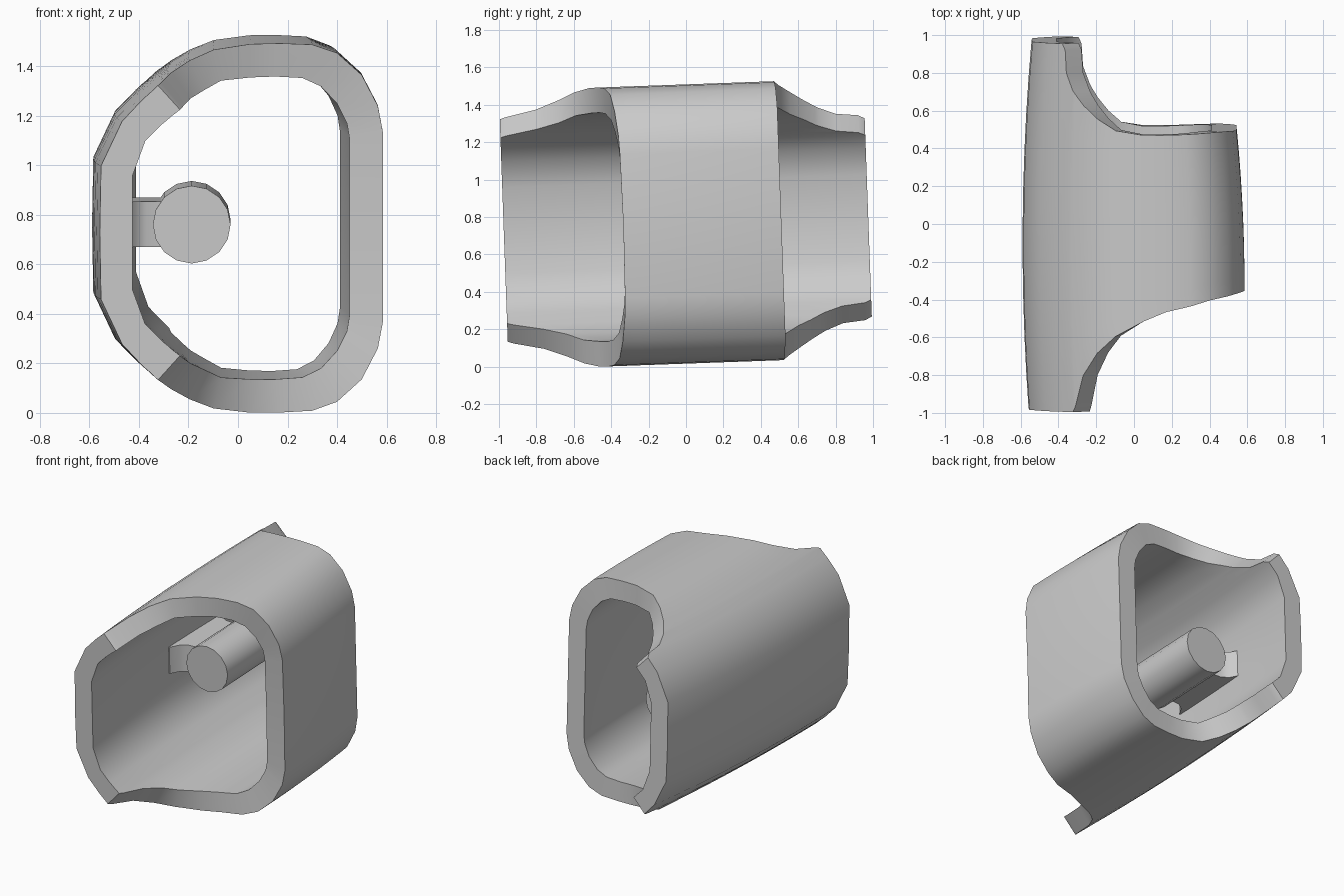
import bpy, bmesh, math
from mathutils import Matrix, Vector

if "Cube" in bpy.data.objects:
    bpy.data.objects.remove(bpy.data.objects["Cube"])

C = 0.763                      # height of the section centre
TILT = Matrix.Translation((0, 0, C)) @ Matrix.Rotation(math.atan(0.036), 4, 'X')


def finish(bm, name):
    bmesh.ops.recalc_face_normals(bm, faces=bm.faces)
    bm.transform(TILT)
    me = bpy.data.meshes.new(name)
    bm.to_mesh(me)
    bm.free()
    ob = bpy.data.objects.new(name, me)
    bpy.context.collection.objects.link(ob)
    bpy.ops.object.select_all(action='DESELECT')
    ob.select_set(True)
    bpy.context.view_layer.objects.active = ob
    bpy.ops.object.shade_smooth_by_angle(angle=math.radians(35))
    return ob


# Upper half of the wall section: outer x, outer z, inner x, inner z, front y, back y
half = [
    (-.59, 0, -.455, 0, -.975, .975),
    (-.585, .27, -.455, .23, -.975, .975),
    (-.50, .45, -.40, .37, -.975, .975),
    (-.42, .53, -.325, .44, -.975, .975),
    (-.40, .548, -.305, .455, -.975, .94),
    (-.385, .56, -.29, .468, -.975, .82),
    (-.345, .595, -.25, .497, -.975, .73),
    (-.33, .605, -.24, .505, -.945, .71),
    (-.28, .64, -.20, .535, -.78, .65),
    (-.20, .685, -.14, .565, -.66, .58),
    (-.10, .725, -.07, .60, -.57, .52),
    (.05, .745, .05, .61, -.49, .497),
    (.17, .746, .15, .612, -.44, .497),
    (.30, .74, .26, .605, -.41, .50),
    (.40, .705, .335, .57, -.38, .505),
    (.50, .615, .40, .50, -.36, .51),
    (.565, .49, .44, .42, -.345, .51),
    (.585, .385, .45, .36, -.34, .51),
    (.585, 0, .45, 0, -.335, .51),
]
ring = half + [(a, -b, c, -d, f, g) for a, b, c, d, f, g in half[-2:0:-1]]


def bulge(x, y):
    # side walls curve gently inward towards the open ends
    if x < 0:
        return x + min(1, -x / .5) * .05 * ((y + .1) / 1.1) ** 2
    return x - min(1, x / .5) * .045 * ((y + .34) / .87) ** 2


# Hollow tube with stepped ends
bm = bmesh.new()
ROWS = 10
loops = []
for i in range(ROWS + 1):                     # outer skin, front to back
    t = i / ROWS
    ys = [p[4] + (p[5] - p[4]) * t for p in ring]
    loops.append([bm.verts.new((bulge(p[0], y), y, p[1])) for p, y in zip(ring, ys)])
for i in range(ROWS, -1, -1):                 # inner skin, back to front
    t = i / ROWS
    ys = [p[4] + (p[5] - p[4]) * t for p in ring]
    loops.append([bm.verts.new((bulge(p[2], y), y, p[3])) for p, y in zip(ring, ys)])
n = len(ring)
for a, b in zip(loops, loops[1:] + loops[:1]):
    for k in range(n):
        j = (k + 1) % n
        bm.faces.new((a[k], a[j], b[j], b[k]))
finish(bm, "tube_shell")

# Round bar inside the tube
bm = bmesh.new()
bmesh.ops.create_cone(bm, cap_ends=True, segments=16, radius1=.157, radius2=.157, depth=.55)
bm.transform(Matrix.Translation((-.187, .205, 0)) @ Matrix.Rotation(math.pi / 2, 4, 'X'))
finish(bm, "inner_bar")

# Flared web joining the bar to the left wall
plan = [(-.50, -.11), (-.45, -.10), (-.415, -.04), (-.37, -.01), (-.22, 0)]
plan += [(x, .39 - y) for x, y in reversed(plan)]
bm = bmesh.new()
face = bm.faces.new([bm.verts.new((x, y, -.092)) for x, y in plan])
ext = bmesh.ops.extrude_face_region(bm, geom=[face])
bmesh.ops.translate(bm, vec=Vector((0, 0, .184)),
                    verts=[v for v in ext['geom'] if isinstance(v, bmesh.types.BMVert)])
finish(bm, "bar_web")
